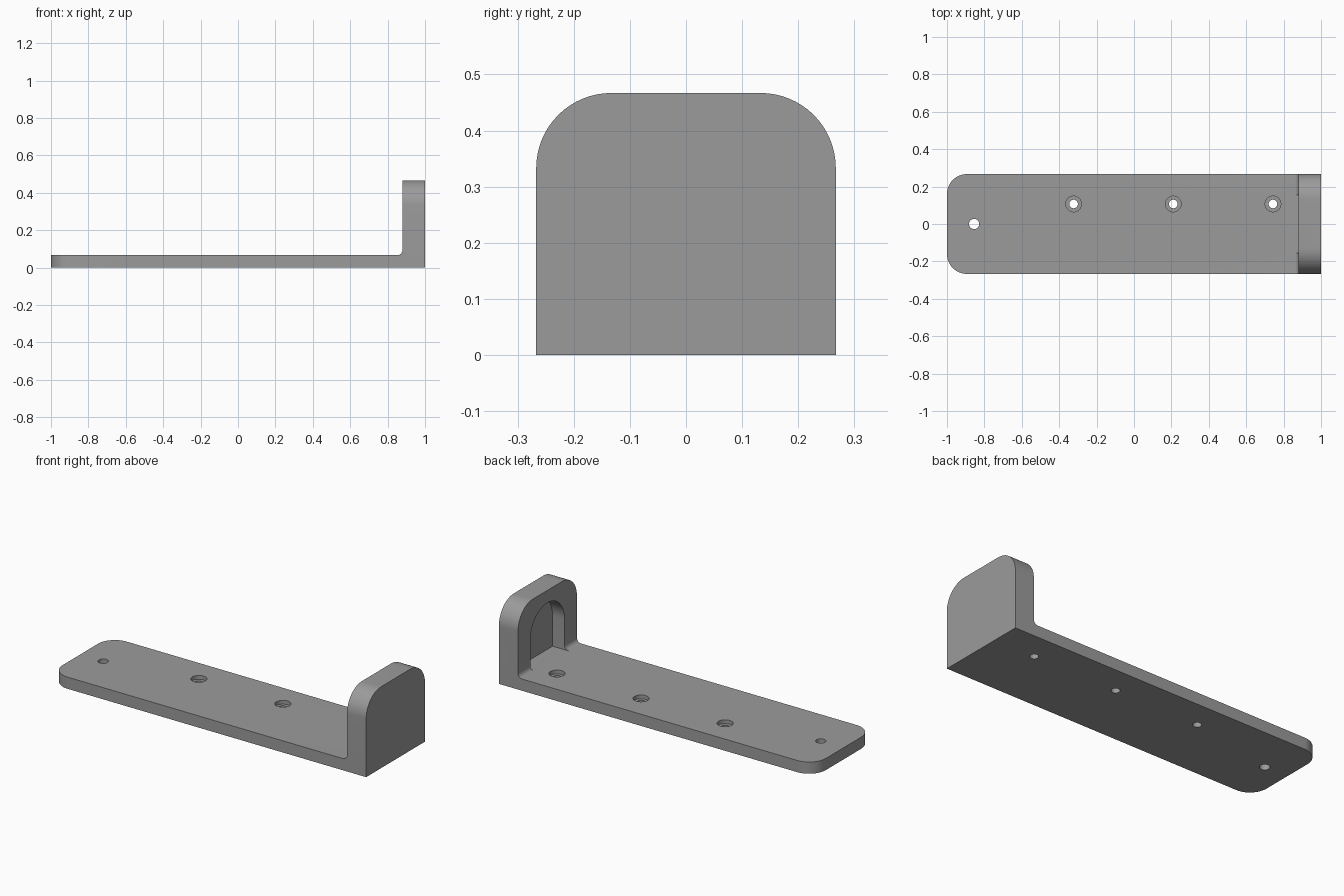
import bpy, bmesh, math
from mathutils import Vector

if "Cube" in bpy.data.objects:
    bpy.data.objects.remove(bpy.data.objects["Cube"])

HALF_W, PLATE_T, WALL_X, WALL_H = 0.267, 0.067, 0.879, 0.467


def arc(cx, cy, r, a0, a1, n=16):
    """Points along an arc, angles in degrees."""
    return [(cx + r * math.cos(math.radians(a0 + (a1 - a0) * i / n)),
             cy + r * math.sin(math.radians(a0 + (a1 - a0) * i / n))) for i in range(n + 1)]


def prism(name, points, place, push):
    """Extrude a 2D profile; place maps (u, v) to 3D, push is the extrusion."""
    bm = bmesh.new()
    face = bm.faces.new([bm.verts.new(place(u, v)) for u, v in points])
    out = bmesh.ops.extrude_face_region(bm, geom=[face])
    verts = [g for g in out["geom"] if isinstance(g, bmesh.types.BMVert)]
    bmesh.ops.translate(bm, verts=verts, vec=Vector(push))
    bmesh.ops.recalc_face_normals(bm, faces=bm.faces)
    mesh = bpy.data.meshes.new(name)
    bm.to_mesh(mesh)
    bm.free()
    obj = bpy.data.objects.new(name, mesh)
    bpy.context.collection.objects.link(obj)
    return obj


def cylinder(name, x, y, r, z0, z1):
    return prism(name, arc(x, y, r, 0, 360, 40)[:-1],
                 lambda u, v: (u, v, z0), (0, 0, z1 - z0))


def cut(target, tool, operation="DIFFERENCE"):
    """Apply a boolean and remove the tool."""
    mod = target.modifiers.new("cut", "BOOLEAN")
    mod.operation, mod.object, mod.solver = operation, tool, "EXACT"
    bpy.context.view_layer.objects.active = target
    bpy.ops.object.modifier_apply(modifier=mod.name)
    bpy.data.objects.remove(tool, do_unlink=True)


# L-shaped body with a small fillet where plate meets wall
fr = 0.027
side = ([(-1, 0), (1, 0), (1, WALL_H), (WALL_X, WALL_H)]
        + arc(WALL_X - fr, PLATE_T + fr, fr, 0, -90, 8) + [(-1, PLATE_T)])
bracket = prism("bracket", side, lambda u, v: (u, -HALF_W, v), (0, 2 * HALF_W, 0))

# Rounded free end of the plate
pr = 0.107
plan = ([(1.1, -HALF_W), (1.1, HALF_W)]
        + arc(-1 + pr, HALF_W - pr, pr, 90, 180) + arc(-1 + pr, -HALF_W + pr, pr, 180, 270))
cut(bracket, prism("plan_tool", plan, lambda u, v: (u, v, -0.1), (0, 0, 1)), "INTERSECT")

# Rounded top corners of the wall
wr = 0.134
end = ([(-HALF_W, -0.1), (HALF_W, -0.1)]
       + arc(HALF_W - wr, WALL_H - wr, wr, 0, 90) + arc(-HALF_W + wr, WALL_H - wr, wr, 90, 180))
cut(bracket, prism("end_tool", end, lambda u, v: (-1.1, u, v), (2.2, 0, 0)), "INTERSECT")

# Arched recess in the inner face of the wall
ar = 0.155
arch = [(-ar, PLATE_T), (ar, PLATE_T)] + arc(0, 0.24, ar, 0, 180, 32)
cut(bracket, prism("recess_tool", arch, lambda u, v: (0.8, u, v), (0.155, 0, 0)))

# Plain hole near the free end, then three counterbored screw holes
cut(bracket, cylinder("hole_tool", -0.855, 0, 0.027, -0.1, 0.2))
for x in (-0.323, 0.21, 0.743):
    cut(bracket, cylinder("hole_tool", x, 0.107, 0.023, -0.1, 0.2))
    cut(bracket, cylinder("bore_tool", x, 0.107, 0.042, PLATE_T - 0.022, 0.2))

# Single grey finish
grey = bpy.data.materials.new("grey")
grey.diffuse_color = (0.33, 0.33, 0.33, 1)
grey.use_nodes = True
grey.node_tree.nodes["Principled BSDF"].inputs["Base Color"].default_value = grey.diffuse_color
bracket.data.materials.clear()
bracket.data.materials.append(grey)
for p in bracket.data.polygons:
    p.material_index = 0

bpy.ops.object.select_all(action="DESELECT")
bracket.select_set(True)
bpy.context.view_layer.objects.active = bracket
bpy.ops.object.shade_smooth_by_angle(angle=math.radians(30))
